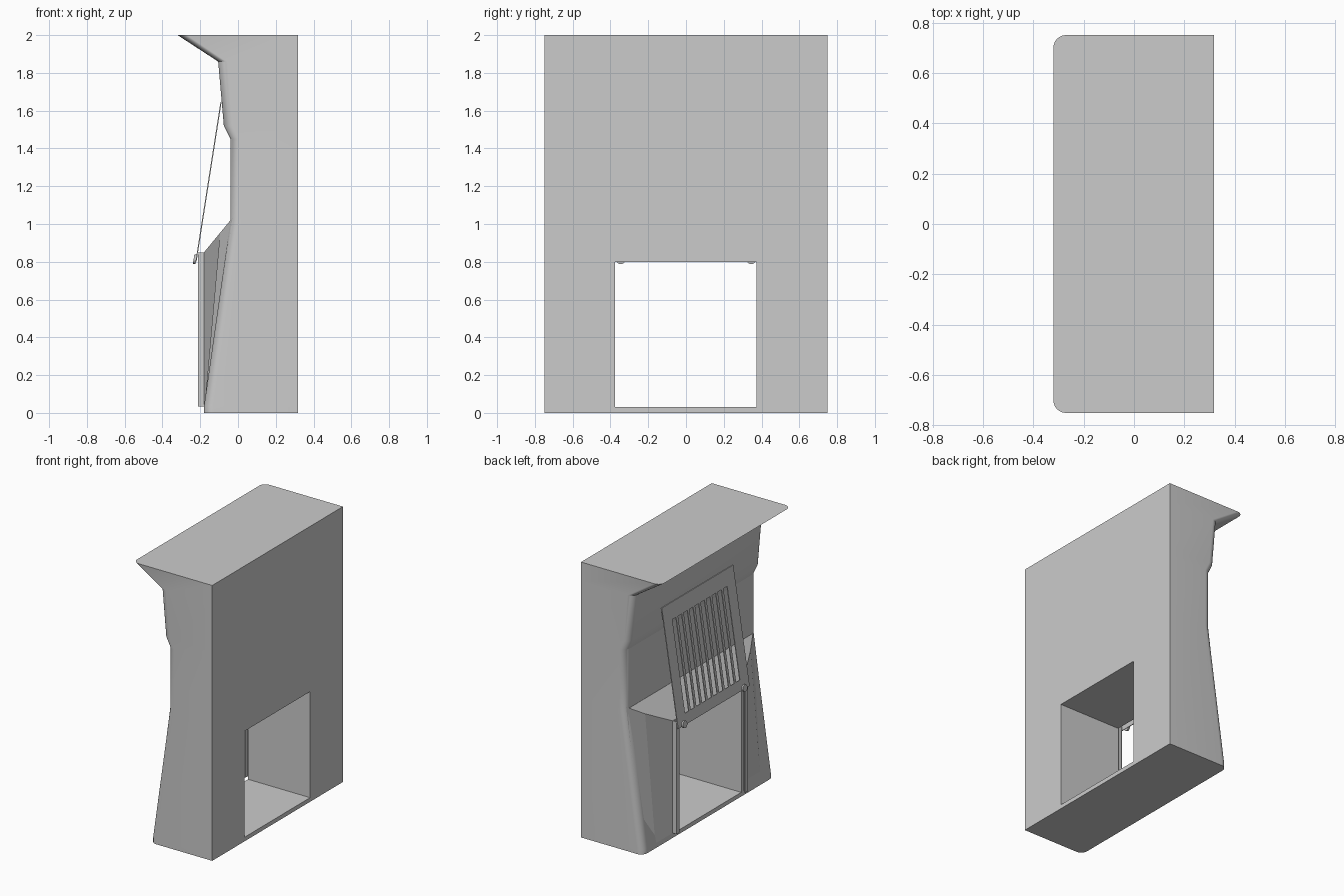
import bpy, bmesh, math
from mathutils import Matrix

if "Cube" in bpy.data.objects:
    bpy.data.objects.remove(bpy.data.objects["Cube"])


def make_object(name, bm):
    bmesh.ops.recalc_face_normals(bm, faces=bm.faces)
    mesh = bpy.data.meshes.new(name)
    bm.to_mesh(mesh)
    bm.free()
    obj = bpy.data.objects.new(name, mesh)
    bpy.context.collection.objects.link(obj)
    return obj


def loft(name, rings):
    """Skin a stack of equal-length closed rings and cap both ends."""
    bm = bmesh.new()
    rows = [[bm.verts.new(p) for p in ring] for ring in rings]
    n = len(rows[0])
    for a, b in zip(rows, rows[1:]):
        for i in range(n):
            j = (i + 1) % n
            bm.faces.new((a[i], a[j], b[j], b[i]))
    bm.faces.new(rows[0])
    bm.faces.new(rows[-1])
    return make_object(name, bm)


def add_box(bm, x0, x1, y0, y1, z0, z1):
    m = Matrix.Translation(((x0 + x1) / 2, (y0 + y1) / 2, (z0 + z1) / 2)) \
        @ Matrix.Diagonal((x1 - x0, y1 - y0, z1 - z0, 1))
    bmesh.ops.create_cube(bm, size=1, matrix=m)


def smooth(obj, degrees):
    bpy.ops.object.select_all(action='DESELECT')
    obj.select_set(True)
    bpy.context.view_layer.objects.active = obj
    bpy.ops.object.shade_smooth_by_angle(angle=math.radians(degrees))


def boolean(obj, other, operation):
    mod = obj.modifiers.new(operation.lower(), 'BOOLEAN')
    mod.object, mod.operation, mod.solver = other, operation, 'EXACT'
    other.hide_render = True
    other.hide_set(True)


# Main wall: side profile lofted with rounded front corners
BACK, HALF, R = 0.318, 0.75, 0.05
profile = [(-0.18, 0), (-0.18, 0.035), (-0.04, 1.02), (-0.04, 1.45),
           (-0.075, 1.52), (-0.105, 1.86), (-0.32, 2)]


def wall_ring(x, z):
    arc = [(x + R - R * math.sin(a), HALF - R + R * math.cos(a), z)
           for a in (math.pi / 2 * i / 8 for i in range(9))]
    return ([(BACK, HALF, z)] + arc
            + [(px, -py, pz) for px, py, pz in reversed(arc)]
            + [(BACK, -HALF, z)])


wall = loft("wall_body", [wall_ring(x, z) for x, z in profile])
smooth(wall, 22)

# Hood that narrows from the wall towards the opening
def mirrored(half):
    return half + [(x, -y, z) for x, y, z in reversed(half)]


hood = loft("hood", [
    mirrored([(-0.17, 0.73, 0), (-0.18, 0.605, 0), (-0.18, 0.41, 0)]),
    mirrored([(-0.03, 0.73, 1.032), (-0.095, 0.605, 0.953), (-0.18, 0.41, 0.85)])])
boolean(wall, hood, 'UNION')

# Tunnel through wall and hood
bm = bmesh.new()
add_box(bm, -0.6, 0.6, -0.377, 0.373, 0.03, 0.80)
boolean(wall, make_object("tunnel_cutter", bm), 'DIFFERENCE')

# L-shaped guide rails beside the opening
for name, s in (("left_rail", 1), ("right_rail", -1)):
    section = [(-0.18, 0.41), (-0.212, 0.41), (-0.212, 0.377),
               (-0.204, 0.377), (-0.204, 0.40), (-0.18, 0.40)]
    loft(name, [[(x, s * y, z) for x, y in section] for z in (0.035, 0.85)])

# Leaning slotted grate: flat grid without the slot cells, then thickened
TOP, BOTTOM = (-0.09, 1.645), (-0.222, 0.802)
SLOTS, SPAN, BAR = 10, 0.63, 0.022
pitch = (SPAN + BAR) / SLOTS
ys = [-0.41]
for i in range(SLOTS):
    start = -SPAN / 2 + i * pitch
    ys += [start, start + pitch - BAR]
ys.append(0.41)
ts = [0, 0.09, 0.865, 1]
bm = bmesh.new()
grid = [[bm.verts.new((BOTTOM[0] + t * (TOP[0] - BOTTOM[0]), y,
                       BOTTOM[1] + t * (TOP[1] - BOTTOM[1]))) for y in ys] for t in ts]
for r in range(3):
    for c in range(len(ys) - 1):
        if not (r == 1 and c % 2 == 1):
            bm.faces.new((grid[r][c], grid[r][c + 1], grid[r + 1][c + 1], grid[r + 1][c]))
grate = make_object("grate", bm)
solid = grate.modifiers.new("thickness", 'SOLIDIFY')
solid.thickness, solid.offset = 0.006, 0

# Round stops at the foot of the grate
tilt = math.atan2(TOP[0] - BOTTOM[0], TOP[1] - BOTTOM[1])
for name, y in (("left_stop", 0.345), ("right_stop", -0.345)):
    bm = bmesh.new()
    m = Matrix.Translation((-0.228, y, 0.813)) @ Matrix.Rotation(math.pi / 2 + tilt, 4, 'Y')
    bmesh.ops.create_cone(bm, cap_ends=True, segments=20, radius1=0.025, radius2=0.025,
                          depth=0.014, matrix=m)
    smooth(make_object(name, bm), 30)
